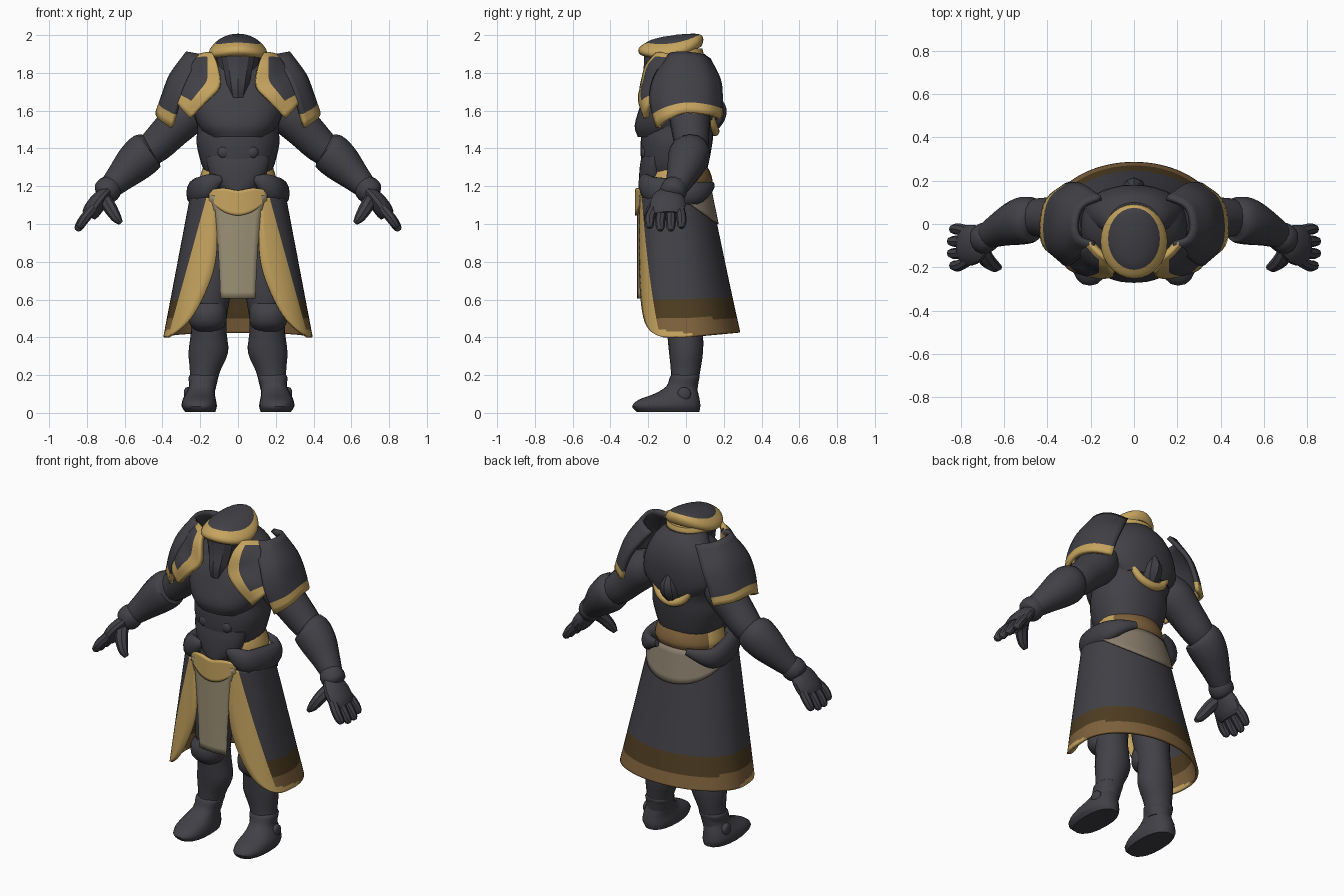
import bpy, bmesh, math
from mathutils import Vector

cube = bpy.data.objects.get("Cube")
if cube:
    bpy.data.objects.remove(cube, do_unlink=True)


def material(name, r, g, b):
    m = bpy.data.materials.new(name)
    m.use_nodes = True
    m.diffuse_color = (r, g, b, 1)
    m.node_tree.nodes["Principled BSDF"].inputs["Base Color"].default_value = (r, g, b, 1)
    return m


DARK = material("charcoal armour", .052, .052, .062)
GOLD = material("gold trim", .57, .375, .115)
BEIGE = material("beige cloth", .33, .28, .18)
TAUPE = material("taupe drape", .25, .205, .15)
BROWN = material("brown hem", .21, .12, .045)
UMBER = material("dark brown band", .075, .045, .015)


def smooth(points, k):
    """Resample tuples with a Catmull-Rom spline, k steps per segment."""
    pts = [Vector(p) for p in points]
    pts = [2 * pts[0] - pts[1]] + pts + [2 * pts[-1] - pts[-2]]
    out = []
    for a, b, c, d in zip(pts, pts[1:], pts[2:], pts[3:]):
        for s in range(k):
            t = s / k
            out.append(b + (c - a) * t / 2 + (a * 2 - b * 5 + c * 4 - d) * t * t / 2
                       + (b * 3 - a - c * 3 + d) * t ** 3 / 2)
    return out + [pts[-2]]


def grid(name, rows, mats=(DARK,), rule=None, closed=False, mirror=False, thick=0, angle=40):
    """Skin rows of points; the rule gives each face a material from its place in the grid."""
    bm = bmesh.new()
    vs = [[bm.verts.new(p) for p in row] for row in rows]
    n = len(rows[0])
    for i in range(len(rows) - 1):
        for j in range(n if closed else n - 1):
            k = (j + 1) % n
            f = bm.faces.new((vs[i][j], vs[i][k], vs[i + 1][k], vs[i + 1][j]))
            f.material_index = rule(i, j, f.calc_center_median()) if rule else 0
    if closed:
        bm.faces.new(vs[0]).material_index = rule(0, 0, vs[0][0].co) if rule else 0
        end = len(rows) - 2
        bm.faces.new(vs[-1]).material_index = rule(end, 0, vs[-1][0].co) if rule else 0
    bmesh.ops.recalc_face_normals(bm, faces=bm.faces)
    me = bpy.data.meshes.new(name)
    bm.to_mesh(me)
    bm.free()
    ob = bpy.data.objects.new(name, me)
    bpy.context.collection.objects.link(ob)
    for m in mats:
        me.materials.append(m)
    bpy.ops.object.select_all(action='DESELECT')
    ob.select_set(True)
    bpy.context.view_layer.objects.active = ob
    bpy.ops.object.shade_smooth_by_angle(angle=math.radians(angle))
    if mirror:
        ob.modifiers.new("Mirror", 'MIRROR')
    if thick:
        mod = ob.modifiers.new("Solidify", 'SOLIDIFY')
        mod.thickness, mod.offset = thick, 0


def loft(name, rings, k=3, n=28, tilt=0, arch=0, square=1, **kw):
    """Rings are (z, centre x, half width, front y, back y)."""
    rows = []
    for z, cx, rx, yf, yb in smooth(rings, k):
        row = []
        for j in range(n):
            a = math.tau * j / n
            s, c = math.sin(a), math.cos(a)
            x = cx + rx * math.copysign(abs(s) ** square, s)
            y = (yf + yb) / 2 + (yb - yf) / 2 * math.copysign(abs(c) ** square, c)
            row.append((x, y, z + tilt * y - arch * x * x))
        rows.append(row)
    grid(name, rows, closed=True, **kw)


def limb(name, path, k=3, n=14, up=(0, 1, 0), flat=1, **kw):
    """Tube along (x, y, z, radius); flat scales it across the up direction."""
    pts = smooth(path, k)
    rows = []
    for i, p in enumerate(pts):
        d = (pts[min(i + 1, len(pts) - 1)] - pts[max(i - 1, 0)]).xyz
        side = d.cross(Vector(up)).normalized()
        other = side.cross(d).normalized()
        rows.append([p.xyz + p.w * (side * flat * math.cos(a) + other * math.sin(a))
                     for a in (math.tau * j / n for j in range(n))])
    grid(name, rows, closed=True, **kw)


def patch(name, controls, k=4, **kw):
    """Smooth sheet through a small net; i runs across the curves, j along them."""
    cols = [smooth(row, k) for row in controls]
    grid(name, list(zip(*[smooth(c, k) for c in zip(*cols)])), **kw)


# Torso, chest plate and neck
loft("torso", [(1.1, 0, .2, -.2, .1), (1.24, 0, .17, -.2, .1), (1.32, 0, .195, -.235, .12),
               (1.43, 0, .22, -.24, .14), (1.52, 0, .215, -.23, .15), (1.64, 0, .25, -.2, .17),
               (1.76, 0, .22, -.18, .17), (1.85, 0, .13, -.12, .12)], square=.9)
loft("breastplate", [(1.46, 0, .16, -.255, .05), (1.52, 0, .21, -.272, .1), (1.62, 0, .24, -.245, .1),
                     (1.72, 0, .2, -.21, .1), (1.8, 0, .12, -.16, .08)], square=.85)
loft("back_mantle", [(1.55, 0, .17, 0, .165), (1.62, 0, .23, -.05, .178), (1.74, 0, .22, -.08, .18),
                     (1.84, 0, .17, -.08, .15), (1.9, 0, .12, -.1, .1)])
loft("neck", [(1.72, 0, .13, -.17, .12), (1.82, 0, .11, -.17, .09), (1.93, 0, .12, -.18, .07)])
loft("face_mask", [(1.67, 0, .045, -.24, -.1), (1.73, 0, .06, -.245, -.1), (1.82, 0, .08, -.225, -.1),
                   (1.92, 0, .1, -.22, -.1)], n=10, angle=20)
limb("abdomen_stud", [(.075, -.19, 1.38, .034), (.075, -.226, 1.38, .032), (.075, -.238, 1.38, .012)],
     up=(0, 0, 1), mirror=True)

# Helmet with a tilted, arched gold brim and a collar behind it
def brim_rule(i, j, c):
    return 1 if i < 9 else 0
loft("helmet", [(1.927, 0, .14, -.235, .08), (1.948, 0, .154, -.252, .09), (1.972, 0, .15, -.247, .09),
                (1.992, 0, .12, -.212, .075), (2.003, 0, .085, -.18, .03), (2.01, 0, .03, -.12, -.05)],
     tilt=.15, arch=1.7, mats=(DARK, GOLD), rule=brim_rule)
loft("collar_ring", [(1.885, 0, .125, -.15, .086), (1.905, 0, .13, -.15, .092), (1.93, 0, .125, -.15, .086)],
     mats=(GOLD,))

# Front shoulder lapels, edged in gold
inner = [(.13, -.15, 1.9), (.105, -.205, 1.83), (.095, -.228, 1.73), (.16, -.24, 1.655), (.25, -.21, 1.56)]
middle = [(.165, -.12, 1.9), (.17, -.18, 1.84), (.18, -.205, 1.76), (.23, -.22, 1.69), (.295, -.2, 1.61)]
outer = [(.2, -.08, 1.89), (.24, -.11, 1.84), (.28, -.14, 1.77), (.31, -.15, 1.71), (.33, -.15, 1.66)]
def lapel_rule(i, j, c):
    return 1 if i < 4 or j > 16 or j < 2 else 0
patch("shoulder_lapel", [inner, middle, outer], k=5, mats=(DARK, GOLD), rule=lapel_rule,
      mirror=True, thick=.03)

# Arched shoulder plates with gold lower edges
front = [(.18, -.09, 1.89), (.265, -.165, 1.77), (.31, -.185, 1.65), (.35, -.15, 1.51)]
crest = [(.265, .0, 1.905), (.35, .0, 1.79), (.39, .0, 1.69), (.425, .0, 1.59)]
back = [(.15, .12, 1.87), (.23, .175, 1.76), (.28, .185, 1.66), (.31, .18, 1.56)]
def halfway(a, b, bulge):
    return [(Vector(p) + Vector(q)) / 2 + Vector(bulge) for p, q in zip(a, b)]
net = [front, halfway(front, crest, (.025, -.02, .005)), crest, halfway(crest, back, (.03, .02, .005)), back]
def plate_rule(i, j, c):
    return 1 if j > 9 else 0
patch("shoulder_plate", net, mats=(DARK, GOLD), rule=plate_rule, mirror=True, thick=.025)

# Back ornament
loft("back_boss", [(1.5, 0, .03, .1, .17), (1.55, 0, .058, .1, .205), (1.61, 0, .05, .1, .215),
                   (1.67, 0, .012, .1, .185)], n=8, angle=20)
limb("back_loop", [(-.115, .13, 1.57, .02), (-.075, .145, 1.515, .023), (0, .152, 1.49, .025),
                   (.075, .145, 1.515, .023), (.115, .13, 1.57, .02)], mats=(GOLD,))

# Arms and gauntlets
limb("upper_arm", [(.2, .02, 1.64, .08), (.27, .02, 1.58, .11), (.36, .025, 1.49, .1), (.44, .03, 1.41, .09),
                   (.52, .02, 1.35, .07)], mirror=True)
limb("forearm_guard", [(.45, .02, 1.405, .07), (.48, .022, 1.385, .107), (.545, .005, 1.325, .105),
                       (.62, -.025, 1.25, .08), (.69, -.06, 1.18, .055), (.7, -.07, 1.17, .03)], mirror=True)
limb("wrist_cuff", [(.655, -.05, 1.215, .055), (.68, -.06, 1.19, .07), (.71, -.075, 1.16, .066),
                    (.725, -.08, 1.145, .04)], mirror=True)
limb("palm", [(.69, -.07, 1.175, .06), (.73, -.09, 1.13, .09), (.77, -.1, 1.075, .095), (.79, -.1, 1.045, .08)],
     flat=.5, mirror=True)
for i, reach in enumerate((.88, 1, 1, .88)):
    y, spread = -.168 + .044 * i, .012 * (i - 2)
    limb("finger_%d" % (i + 1), [(.765, y, 1.085, .027), (.765 + .05 * reach, y + spread, 1.085 - .06 * reach, .027),
                                 (.765 + .08 * reach, y + spread, 1.085 - .105 * reach, .022),
                                 (.765 + .09 * reach, y + spread, 1.085 - .12 * reach, .01)], n=8, mirror=True)
limb("thumb", [(.71, -.11, 1.14, .036), (.68, -.165, 1.09, .036), (.645, -.195, 1.035, .028), (.62, -.2, 1.005, .013)],
     n=8, mirror=True)

# Legs, knee guards and boots
loft("leg", [(1.1, .1, .1, -.12, .1), (.8, .13, .12, -.13, .1), (.62, .145, .105, -.13, .08),
             (.5, .155, .095, -.11, .08), (.42, .155, .095, -.1, .09), (.32, .157, .105, -.09, .09),
             (.22, .175, .08, -.08, .075), (.12, .19, .07, -.08, .06)], n=20, mirror=True)
loft("knee_guard", [(.43, .16, .06, -.1, 0), (.47, .16, .095, -.145, .02), (.53, .16, .1, -.155, .02),
                    (.58, .155, .085, -.13, 0)], n=16, mirror=True)
loft("boot", [(.005, .2, .08, -.26, .07), (.035, .205, .093, -.285, .076), (.07, .205, .088, -.25, .072),
              (.1, .2, .078, -.17, .066), (.14, .19, .07, -.105, .058), (.19, .183, .078, -.085, .072),
              (.205, .183, .06, -.07, .06)], n=20, square=.85, mirror=True)
limb("ankle_disc", [(.25, -.01, .1, .035), (.275, -.01, .1, .035), (.285, -.01, .1, .02)], mirror=True)

# Long coat skirt, open at the front, with gold front borders
FRONT_POWER = .65
def skirt_width(z):
    return .24 + .19 * (1.18 - z)

def skirt_angle(x, z):
    return math.asin(min(x / skirt_width(z), .995) ** (1 / FRONT_POWER))

def skirt_point(a, z, grow=0):
    drop = 1.18 - z
    yf, yb = -.246, .12 + .205 * drop
    s, c = math.sin(a), math.cos(a)
    power = FRONT_POWER if c < 0 else 1
    x = (skirt_width(z) + grow) * math.copysign(abs(s) ** power, s)
    y = (yf + yb) / 2 + ((yb - yf) / 2 + grow) * math.copysign(abs(c) ** power, c)
    return (x, y, z + .15 * max(y, 0) * drop * drop)

opening = [(1.14, .12), (1.08, .12), (.9, .11), (.75, .13), (.6, .19), (.5, .25), (.44, .31), (.4, .37)]
border, panel = 4, 48
skirt_rows = []
for z, x in smooth(opening, 4):
    rim = math.pi - skirt_angle(x, z)
    seam = math.pi - skirt_angle(max(.175 + .27 * (1.1 - z), x + .01), z)
    side = [rim + (seam - rim) * j / border for j in range(border)]
    middle_angles = [seam * (1 - 2 * j / panel) for j in range(panel + 1)]
    skirt_rows.append([skirt_point(a, z) for a in side + middle_angles + [-a for a in reversed(side)]])
def skirt_rule(i, j, c):
    if j < border or j >= border + panel or (c.z < .42 - .15 * c.y and c.y < .03):
        return 1
    return 2 if c.z < .5 else 3 if c.z < .6 else 0
grid("coat_skirt", skirt_rows, mats=(DARK, GOLD, BROWN, UMBER), rule=skirt_rule, thick=.015)

# Cloth drape at the back and tabard at the front
drape = []
for v in range(7):
    angles = [(j / 12 - 1) * 1.45 for j in range(25)]
    drape.append([skirt_point(a, 1.2 - v / 6 * (.03 + .17 * math.cos(a)), .012) for a in angles])
grid("back_drape", drape, mats=(TAUPE,), thick=.008)
patch("front_tabard", [[(x * w, -.254 + .012 * abs(x), z) for x in (-1, 0, 1)]
                       for z, w in ((1.15, .15), (1.05, .122), (.9, .107), (.75, .098), (.605, .092))],
      mats=(BEIGE,), thick=.009)

# Belt, buckle and hip rolls
def belt_rule(i, j, c):
    return 1 if c.y > .02 else 0
loft("belt", [(1.2, 0, .2, -.21, .13), (1.23, 0, .205, -.22, .14), (1.27, 0, .195, -.215, .13),
              (1.3, 0, .185, -.2, .115)], mats=(GOLD, BROWN), rule=belt_rule)
loft("belly_plate", [(1.16, 0, .06, -.25, -.1), (1.22, 0, .13, -.25, -.1), (1.3, 0, .16, -.245, -.1),
                     (1.36, 0, .17, -.235, -.1)])
patch("gold_buckle", [[(.15 * u, -.262 + .03 * u * u, low + (high - low) * v) for v in (0, .5, 1)]
                      for u, low, high in ((-1, 1.125, 1.18), (-.5, 1.065, 1.19), (0, 1.045, 1.178),
                                           (.5, 1.065, 1.19), (1, 1.125, 1.18))], mats=(GOLD,), thick=.016)
limb("hip_roll", [(.085, -.23, 1.24, .015), (.135, -.22, 1.22, .05), (.195, -.175, 1.18, .072),
                  (.225, -.05, 1.165, .074), (.22, .05, 1.165, .062), (.17, .11, 1.185, .04), (.1, .14, 1.205, .02)],
     up=(0, 0, 1), flat=.65, mirror=True)
